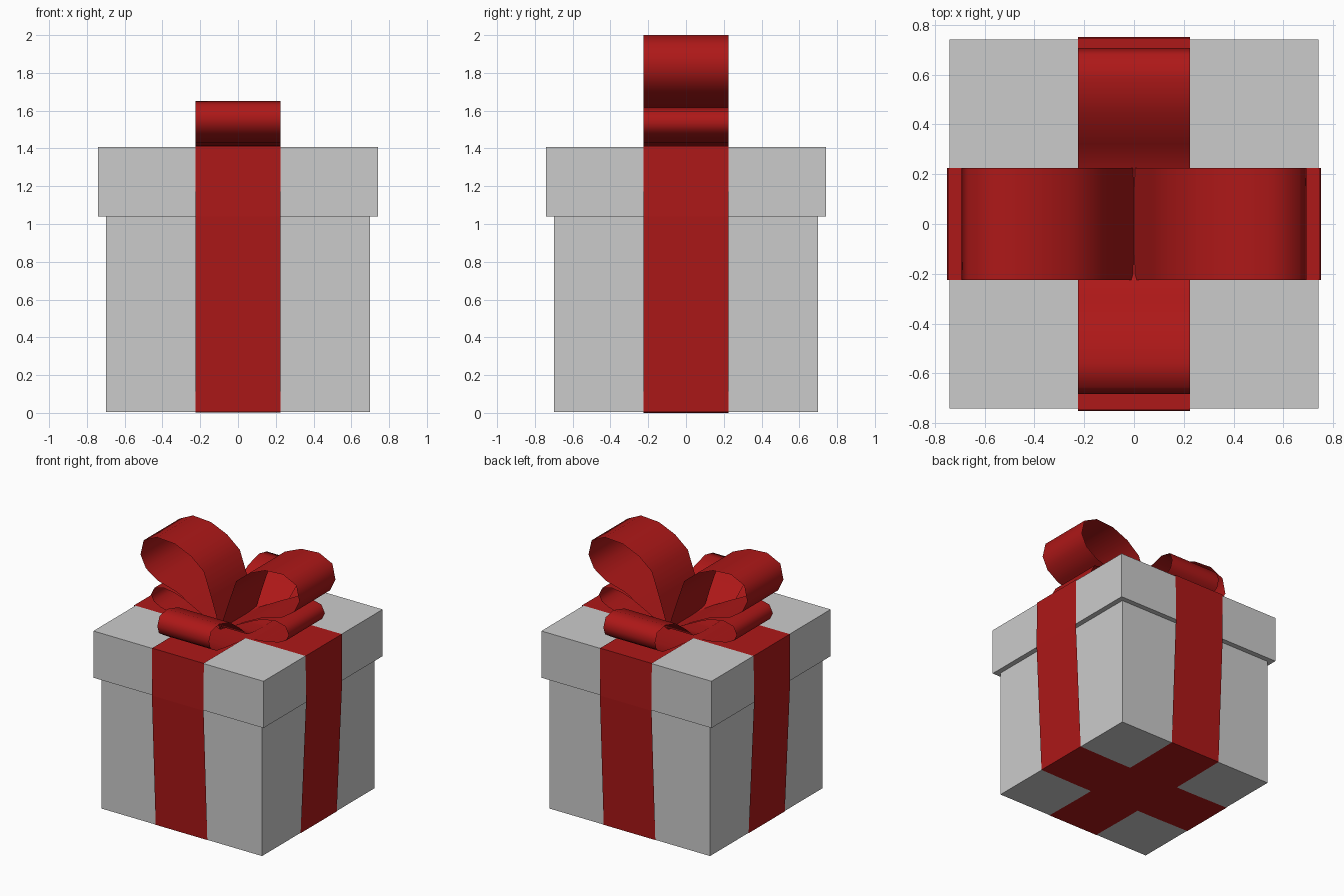
import bpy
import math
from mathutils import Matrix

if "Cube" in bpy.data.objects:
    bpy.data.objects.remove(bpy.data.objects["Cube"])

HALF_WIDTH = 0.225

red = bpy.data.materials.new("ribbon_red")
red.diffuse_color = (0.42, 0.009, 0.009, 1)
red.use_nodes = True
red.node_tree.nodes["Principled BSDF"].inputs["Base Color"].default_value = red.diffuse_color


def box(name, half, z0, z1):
    bpy.ops.mesh.primitive_cube_add(size=1, location=(0, 0, (z0 + z1) / 2))
    ob = bpy.context.object
    ob.name = name
    ob.scale = (2 * half, 2 * half, z1 - z0)
    bpy.ops.object.transform_apply(location=True, rotation=False, scale=True)
    return ob


def ribbon(name, profile, angle=0, shift_y=0, shift_z=0, closed=False, smooth=False):
    """Sweep an (x, z) profile across the ribbon width, then turn it about z."""
    n = len(profile)
    verts = [(x, s * HALF_WIDTH, z) for s in (-1, 1) for x, z in profile]
    faces = []
    for i in range(n if closed else n - 1):
        j = (i + 1) % n
        faces.append((i, j, n + j, n + i))
    mesh = bpy.data.meshes.new(name)
    mesh.from_pydata(verts, [], faces)
    mesh.transform(Matrix.Translation((0, shift_y, shift_z))
                   @ Matrix.Rotation(math.radians(angle), 4, 'Z'))
    mesh.polygons.foreach_set("use_smooth", [smooth] * len(faces))
    mesh.materials.append(red)
    ob = bpy.data.objects.new(name, mesh)
    bpy.context.collection.objects.link(ob)
    return ob


# Box and lid
box("box_body", 0.70, 0.005, 1.045)
box("box_lid", 0.741, 1.04, 1.408)

# Ribbon bands wrapped around the box
half_band = [(0.747, 1.412), (0.75, 1.04), (0.703, 0.004), (0.38, 0.0)]
band = half_band + [(-x, z) for x, z in reversed(half_band)]
ribbon("band_across", band, 0, closed=True)
ribbon("band_front_to_back", band, 90, shift_z=0.001, closed=True)

# Bow loop profiles: out along the top, back along the underside
big_loop = [(0, 1.42), (0.075, 1.65), (0.142, 1.84), (0.252, 1.93), (0.393, 1.99),
            (0.55, 2.0), (0.665, 1.945), (0.692, 1.826), (0.645, 1.73),
            (0.545, 1.662), (0.375, 1.615), (0.215, 1.535), (0, 1.418)]
small_loop = [(0, 1.42), (0.22, 1.53), (0.31, 1.575), (0.39, 1.602), (0.49, 1.617),
              (0.57, 1.597), (0.60, 1.537), (0.575, 1.487), (0.515, 1.457),
              (0.41, 1.432), (0.24, 1.414), (0, 1.414)]
side_loop = [(0, 1.418), (0.13, 1.422), (0.215, 1.435), (0.31, 1.52), (0.432, 1.61),
             (0.57, 1.65), (0.667, 1.63), (0.694, 1.56), (0.675, 1.50),
             (0.60, 1.452), (0.45, 1.43), (0.29, 1.415), (0, 1.414)]

for angle, side in ((0, "right"), (180, "left")):
    ribbon("big_loop_" + side, big_loop, angle, smooth=True)
    ribbon("small_loop_" + side, small_loop, angle, smooth=True)
for angle, side in ((90, "back"), (270, "front")):
    ribbon("side_loop_" + side, side_loop, angle, shift_y=0.012, smooth=True)
